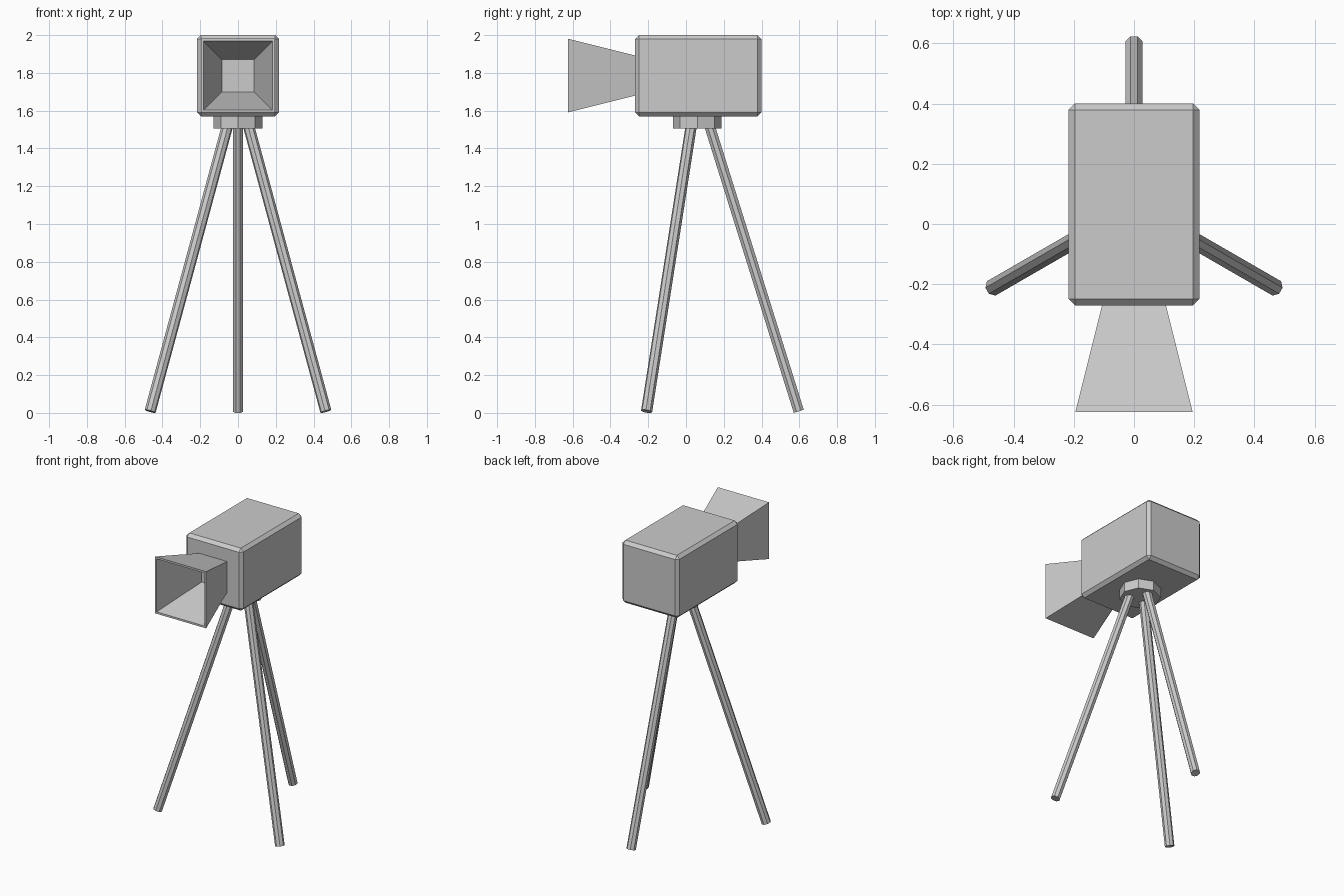
import bpy, bmesh
from math import radians, pi, atan2, hypot
from mathutils import Matrix, Vector

if "Cube" in bpy.data.objects:
    bpy.data.objects.remove(bpy.data.objects["Cube"])


def make_object(name, bm):
    bmesh.ops.recalc_face_normals(bm, faces=bm.faces)
    mesh = bpy.data.meshes.new(name)
    bm.to_mesh(mesh)
    bm.free()
    obj = bpy.data.objects.new(name, mesh)
    bpy.context.collection.objects.link(obj)
    return obj


def octagon_prism(name, radius, height, matrix):
    bm = bmesh.new()
    bmesh.ops.create_cone(bm, cap_ends=True, segments=8, radius1=radius,
                          radius2=radius, depth=height, matrix=matrix)
    return make_object(name, bm)


PIVOT_Y = 0.06

# Camera body: box with a single-step chamfer on every edge
bm = bmesh.new()
bmesh.ops.create_cube(bm, size=1, matrix=Matrix.Translation((0, 0.065, 1.785))
                      @ Matrix.Diagonal((0.435, 0.67, 0.43, 1)))
bmesh.ops.bevel(bm, geom=bm.edges[:], offset=0.021, segments=1,
                affect='EDGES', profile=0.5)
make_object("camera_body", bm)

# Lens hood: square funnel with thin walls, open at the front
bm = bmesh.new()
profile = [(0.106, -0.269), (0.195, -0.625), (0.182, -0.625), (0.086, -0.272)]
rings = [[bm.verts.new((sx * h, y, 1.786 + sz * h))
          for sx, sz in ((-1, -1), (1, -1), (1, 1), (-1, 1))]
         for h, y in profile]
for a, b in zip(rings, rings[1:]):
    for i in range(4):
        j = (i + 1) % 4
        bm.faces.new((a[i], a[j], b[j], b[i]))
bm.faces.new(rings[0])
bm.faces.new(rings[-1])
make_object("lens_hood", bm)

# Tripod head: octagonal plate under the body
octagon_prism("tripod_head", 0.129, 0.065,
              Matrix.Translation((0, PIVOT_Y, 1.5375)))

# Tripod legs: three splayed octagonal rods
top, foot = Vector((0.063, 1.525)), Vector((0.537, 0.0085))
mid = (top + foot) / 2
spread, drop = foot.x - top.x, top.y - foot.y
for name, angle in (("back_leg", 0), ("left_leg", 120), ("right_leg", 240)):
    octagon_prism(name, 0.03, hypot(spread, drop),
                  Matrix.Translation((0, PIVOT_Y, 0))
                  @ Matrix.Rotation(radians(angle), 4, 'Z')
                  @ Matrix.Translation((0, mid.x, mid.y))
                  @ Matrix.Rotation(atan2(spread, drop), 4, 'X')
                  @ Matrix.Rotation(pi / 8, 4, 'Z'))
